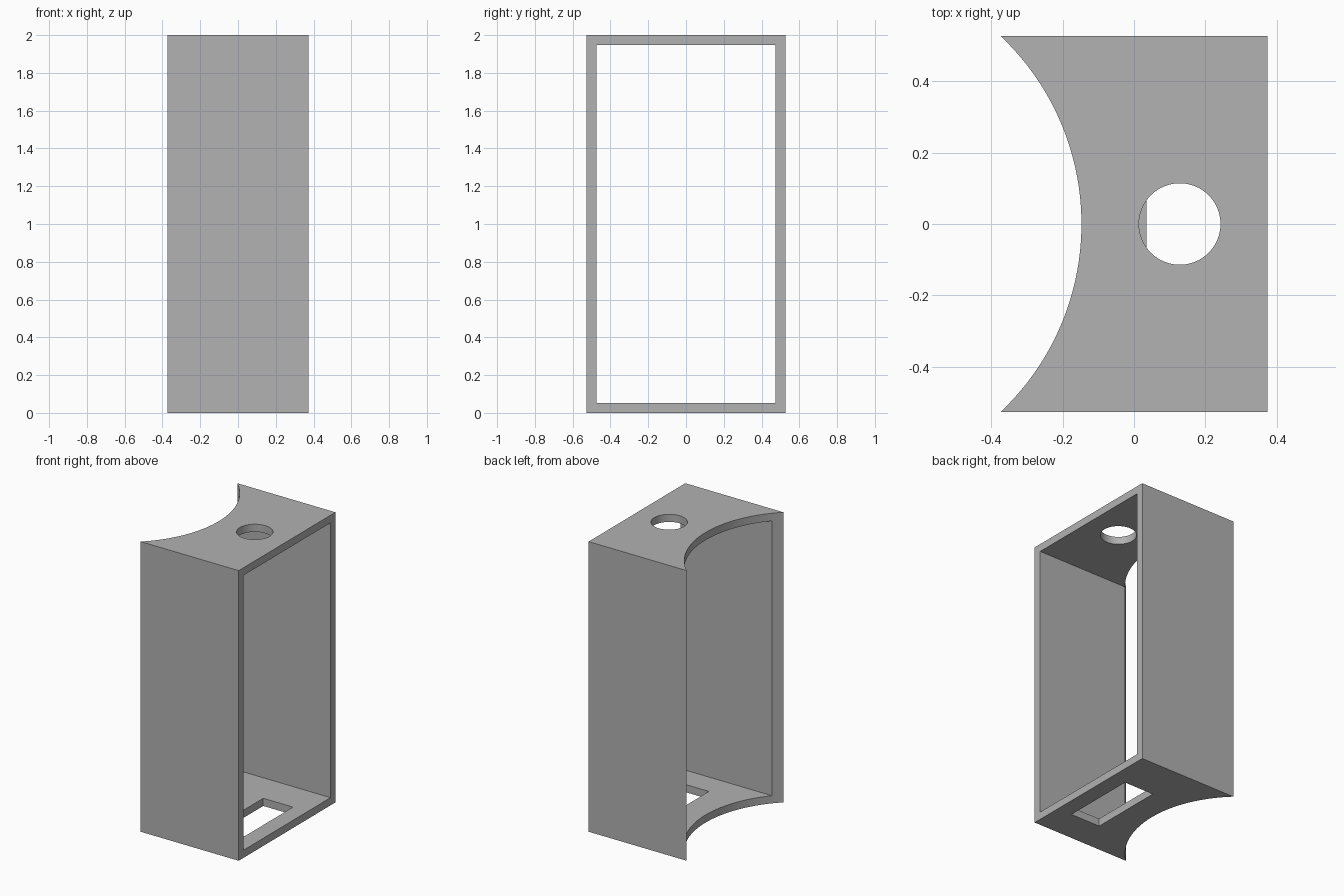
import bpy
import math

old = bpy.data.objects.get("Cube")
if old:
    bpy.data.objects.remove(old, do_unlink=True)

HALF_X, HALF_Y, HEIGHT, WALL = 0.374, 0.5265, 2.0, 0.053

# Single grey material
grey = bpy.data.materials.new("plain_grey")
grey.use_nodes = True
colour = (0.445, 0.445, 0.445, 1)
grey.diffuse_color = colour
grey.node_tree.nodes["Principled BSDF"].inputs["Base Color"].default_value = colour


def box(name, low, high):
    """Box spanning two opposite corners."""
    centre = [(a + b) / 2 for a, b in zip(low, high)]
    bpy.ops.mesh.primitive_cube_add(size=1, location=centre)
    obj = bpy.context.object
    obj.name = name
    obj.scale = [b - a for a, b in zip(low, high)]
    bpy.ops.object.transform_apply(location=True, rotation=False, scale=True)
    obj.data.materials.append(grey)
    return obj


def cylinder(name, x, radius, low, high, sides):
    """Upright cylinder centred on y = 0."""
    bpy.ops.mesh.primitive_cylinder_add(
        vertices=sides, radius=radius, depth=high - low,
        location=(x, 0, (low + high) / 2))
    obj = bpy.context.object
    obj.name = name
    obj.data.materials.append(grey)
    return obj


def cut(target, cutter):
    """Subtract the cutter, then discard it."""
    cutter.hide_render = True
    mod = target.modifiers.new(cutter.name, 'BOOLEAN')
    mod.operation = 'DIFFERENCE'
    mod.solver = 'EXACT'
    mod.object = cutter
    bpy.context.view_layer.objects.active = target
    bpy.ops.object.modifier_apply(modifier=mod.name)
    bpy.data.objects.remove(cutter, do_unlink=True)


# Outer block
frame = box("housing_frame", (-HALF_X, -HALF_Y, 0), (HALF_X, HALF_Y, HEIGHT))

# Open passage through both ends in x
cut(frame, box("passage", (-1, WALL - HALF_Y, WALL),
               (1, HALF_Y - WALL, HEIGHT - WALL)))

# Concave left side, an arc meeting both outer corners
apex = -0.147
sag = apex + HALF_X
radius = (HALF_Y ** 2 + sag ** 2) / (2 * sag)
cut(frame, cylinder("concave_side", apex - radius, radius, -0.5, HEIGHT + 0.5, 256))

# Round hole in the ceiling
cut(frame, cylinder("ceiling_hole", 0.128, 0.114, HEIGHT - 0.3, HEIGHT + 0.3, 64))

# Rectangular slot in the floor
cut(frame, box("floor_slot", (0.035, -0.3, -0.3), (0.262, 0.225, 0.3)))

# Smooth curved walls, keep corners sharp
bpy.ops.object.select_all(action='DESELECT')
frame.select_set(True)
bpy.context.view_layer.objects.active = frame
bpy.ops.object.shade_smooth_by_angle(angle=math.radians(30))
